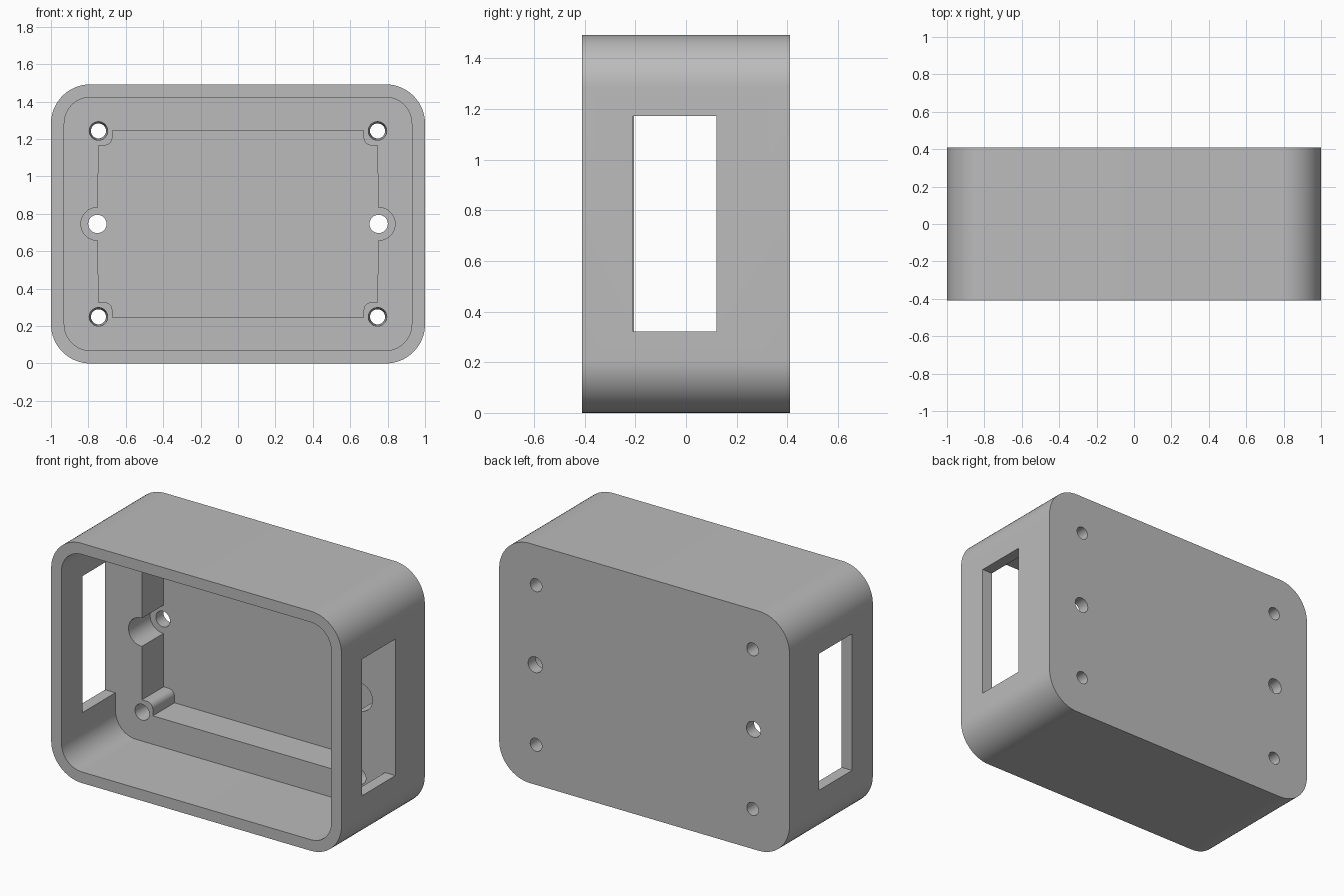
import bpy, bmesh, math
from mathutils import Matrix, Vector

if "Cube" in bpy.data.objects:
    bpy.data.objects.remove(bpy.data.objects["Cube"])

H = 1.492          # overall height
ZC = H / 2         # centre line
FRONT, BACK = -0.41, 0.41
LEDGE, FLOOR = 0.122, 0.335   # cavity step and recess bottom


def finish(name, bm):
    bmesh.ops.recalc_face_normals(bm, faces=bm.faces[:])
    me = bpy.data.meshes.new(name)
    bm.to_mesh(me)
    bm.free()
    ob = bpy.data.objects.new(name, me)
    bpy.context.collection.objects.link(ob)
    return ob


def arc(cx, cz, r, a0, a1, n):
    return [(cx + r * math.cos(math.radians(a0 + (a1 - a0) * i / n)),
             cz + r * math.sin(math.radians(a0 + (a1 - a0) * i / n))) for i in range(n + 1)]


def mirror_quadrant(q):
    """Turn a +x +z quarter outline into a full closed outline."""
    left = [(-x, z) for x, z in reversed(q)]
    full = q + left + [(-x, -z) for x, z in q] + [(x, -z) for x, z in reversed(q)]
    out = []
    for p in full:
        if not out or math.dist(p, out[-1]) > 1e-5:
            out.append(p)
    if math.dist(out[0], out[-1]) < 1e-5:
        out.pop()
    return out


def prism(name, quarter, y0, y1):
    bm = bmesh.new()
    vs = [bm.verts.new((x, y0, z + ZC)) for x, z in mirror_quadrant(quarter)]
    f = bm.faces.new(vs)
    ext = bmesh.ops.extrude_face_region(bm, geom=[f])
    bmesh.ops.translate(bm, vec=(0, y1 - y0, 0),
                        verts=[g for g in ext["geom"] if isinstance(g, bmesh.types.BMVert)])
    return finish(name, bm)


def rounded(hx, hz, r):
    return arc(hx - r, hz - r, r, 0, 90, 16)


def box(name, lo, hi):
    lo, hi = Vector(lo), Vector(hi)
    bm = bmesh.new()
    bmesh.ops.create_cube(bm, size=1, matrix=Matrix.Translation((lo + hi) / 2)
                          @ Matrix.Diagonal((*(hi - lo), 1)))
    return finish(name, bm)


def hole(name, x, z, r_front, r_back, y0, y1):
    bm = bmesh.new()
    # cone axis +z is turned to +y
    bmesh.ops.create_cone(bm, cap_ends=True, segments=32, radius1=r_front, radius2=r_back,
                          depth=y1 - y0, matrix=Matrix.Translation((x, (y0 + y1) / 2, z))
                          @ Matrix.Rotation(-math.pi / 2, 4, 'X'))
    return finish(name, bm)


def cut(target, cutter):
    mod = target.modifiers.new("cut", 'BOOLEAN')
    mod.operation, mod.solver, mod.object = 'DIFFERENCE', 'EXACT', cutter
    dg = bpy.context.evaluated_depsgraph_get()
    me = bpy.data.meshes.new_from_object(target.evaluated_get(dg))
    target.modifiers.clear()
    target.data = me
    bpy.data.objects.remove(cutter)


# outer shell with rounded corners
case = prism("enclosure_case", rounded(1.0, ZC, 0.21), FRONT, BACK)

# main open cavity
cut(case, prism("cavity_cutter", rounded(0.929, 0.677, 0.14), FRONT - 0.1, LEDGE))

# deeper recess with round side pockets and corner screw posts
quarter = (arc(0.752, 0, 0.088, 0, 93, 10)
           + [(0.747, 0.42)]
           + [(x, z) for x, z in reversed(arc(0.712, 0.46, 0.04, 180, 270, 8))]
           + [(0.672, 0.5)])
cut(case, prism("recess_cutter", quarter, LEDGE - 0.05, FLOOR))

# side windows
cut(case, box("right_window_cutter", (0.85, -0.21, 0.322), (1.1, 0.12, 1.172)))
cut(case, box("left_window_cutter", (-1.1, -0.205, 0.322), (-0.85, 0.12, 1.172)))

# screw holes: four tapered corner holes and two larger middle holes
for s in (-1, 1):
    for t in (-1, 1):
        cut(case, hole("corner_hole_cutter", s * 0.746, ZC + t * 0.497, 0.051, 0.039, 0.08, 0.45))
    cut(case, hole("middle_hole_cutter", s * 0.752, ZC, 0.049, 0.049, 0.3, 0.45))

# single grey plastic
grey = bpy.data.materials.new("grey_plastic")
grey.diffuse_color = (0.5, 0.5, 0.5, 1)
grey.use_nodes = True
grey.node_tree.nodes["Principled BSDF"].inputs["Base Color"].default_value = grey.diffuse_color
case.data.materials.clear()
case.data.materials.append(grey)
for p in case.data.polygons:
    p.material_index = 0

bpy.context.view_layer.objects.active = case
case.select_set(True)
bpy.ops.object.shade_smooth_by_angle(angle=math.radians(30))
